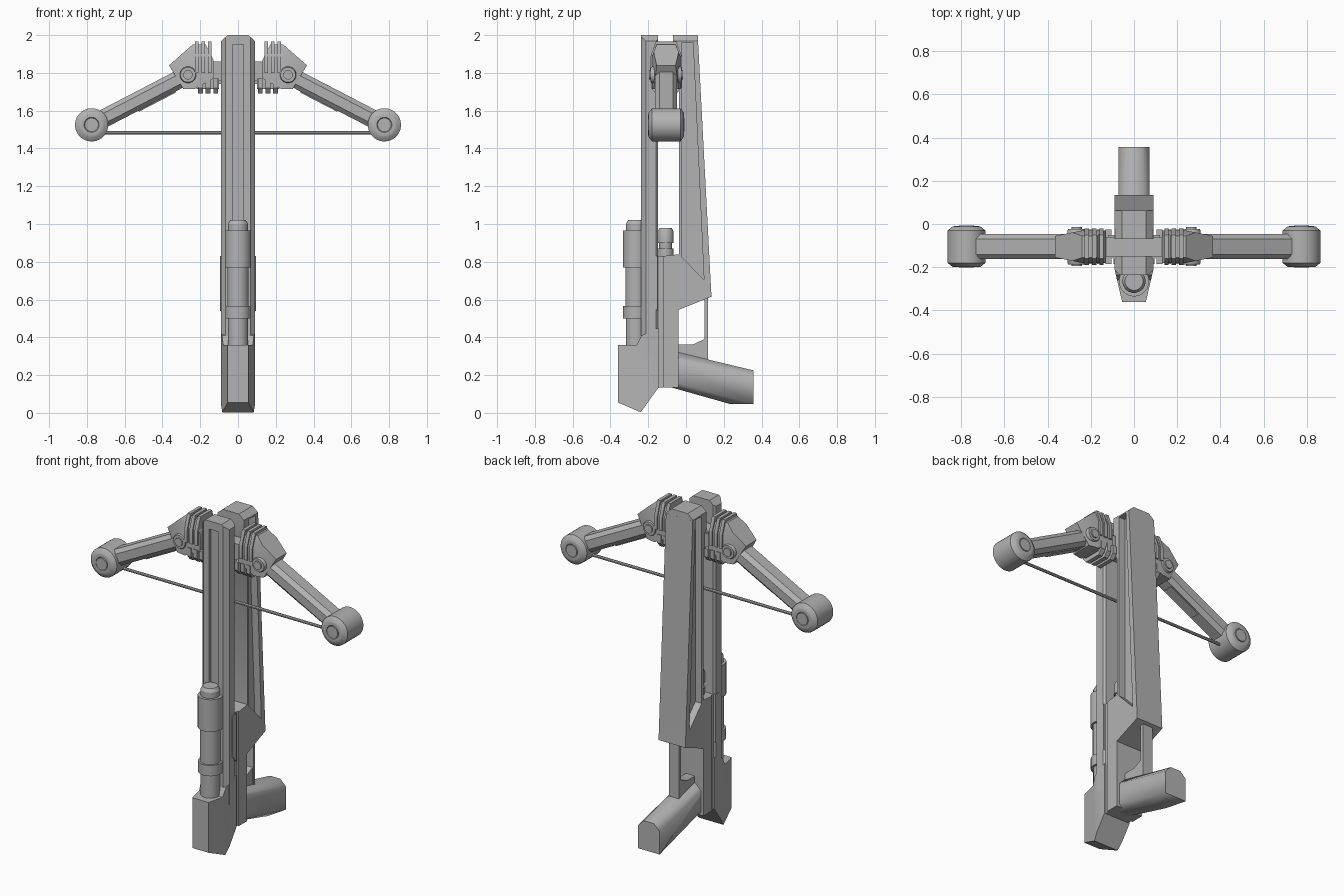
import bpy, bmesh, math
from mathutils import Vector, Matrix

if "Cube" in bpy.data.objects:
    bpy.data.objects.remove(bpy.data.objects["Cube"])

grey = bpy.data.materials.new("plain_grey")
grey.use_nodes = True
colour = (0.45, 0.45, 0.45, 1)
grey.diffuse_color = colour
grey.node_tree.nodes["Principled BSDF"].inputs["Base Color"].default_value = colour

PLACE = {"x": lambda a, b, t: (t, a, b), "y": lambda a, b, t: (a, t, b), "z": lambda a, b, t: (a, b, t)}
ARM_Y = -0.105


def finish(name, bm, mirror=False, angle=30):
    bmesh.ops.recalc_face_normals(bm, faces=bm.faces)
    mesh = bpy.data.meshes.new(name)
    bm.to_mesh(mesh)
    bm.free()
    mesh.materials.append(grey)
    ob = bpy.data.objects.new(name, mesh)
    bpy.context.collection.objects.link(ob)
    bpy.ops.object.select_all(action="DESELECT")
    ob.select_set(True)
    bpy.context.view_layer.objects.active = ob
    bpy.ops.object.shade_smooth_by_angle(angle=math.radians(angle))
    if mirror:
        ob.modifiers.new("mirror", "MIRROR")
    return ob


def prism(name, pts, axis, lo, hi, cuts=(), mirror=False, angle=30):
    """Extrude a profile along an axis, then slice off chamfers given as (point, normal)."""
    bm = bmesh.new()
    base = bm.faces.new([bm.verts.new(PLACE[axis](a, b, lo)) for a, b in pts])
    top = bmesh.ops.extrude_face_region(bm, geom=[base], use_keep_orig=True)["geom"]
    shift = Vector(PLACE[axis](0, 0, hi - lo))
    bmesh.ops.translate(bm, verts=[g for g in top if isinstance(g, bmesh.types.BMVert)], vec=shift)
    bmesh.ops.recalc_face_normals(bm, faces=bm.faces)
    for co, no in cuts:
        geom = bm.verts[:] + bm.edges[:] + bm.faces[:]
        res = bmesh.ops.bisect_plane(bm, geom=geom, plane_co=co, plane_no=no, clear_outer=True)
        edges = [g for g in res["geom_cut"] if isinstance(g, bmesh.types.BMEdge)]
        if edges:
            bmesh.ops.edgeloop_fill(bm, edges=edges)
    return finish(name, bm, mirror, angle)


def both(co, no):
    """The same cut on the left and the right."""
    return [((s * co[0], co[1], co[2]), (s * no[0], no[1], no[2])) for s in (1, -1)]


def lathe(name, profile, centre, axis="z", segs=24, mirror=False):
    """Turn (radius, height) steps about an axis through centre."""
    bm = bmesh.new()
    rings = []
    for r, t in profile:
        angles = [math.tau * (i + 0.5) / segs for i in range(segs)]
        rings.append([bm.verts.new(Vector(centre) + Vector(
            PLACE[axis](r * math.cos(a), r * math.sin(a), t))) for a in angles])
    for low, high in zip(rings, rings[1:]):
        for i in range(segs):
            j = (i + 1) % segs
            bm.faces.new((low[i], low[j], high[j], high[i]))
    bm.faces.new(rings[0])
    bm.faces.new(rings[-1])
    return finish(name, bm, mirror)


def box(name, x, y, z, cuts=(), mirror=False):
    return prism(name, [(x[0], y[0]), (x[1], y[0]), (x[1], y[1]), (x[0], y[1])], "z", *z, cuts, mirror)


# Front rail: grooved channel with a chamfered head
half = [(0.03, -0.217), (0.03, -0.237), (0.065, -0.237), (0.09, -0.212), (0.09, -0.16), (0.078, -0.147)]
left = [(-x, y) for x, y in reversed(half)]
prism("front_rail", half + left, "z", 0.3, 1.95)
roof = both((0.055, 0, 2.0), (1, 0, 1.1))
prism("rail_head", half[2:] + left[:-2], "z", 1.95, 2.0, roof)

# Butt below the rail, narrowing to the front
prism("butt", [(-0.36, 0.055), (-0.24, 0.003), (-0.145, 0.135), (-0.145, 0.45),
               (-0.235, 0.41), (-0.26, 0.36), (-0.36, 0.36)], "x", -0.09, 0.09,
      both((0.055, -0.36, 0), (0.15, -0.035, 0)))

# Tube in front of the rail
lathe("fore_tube", [(0.054, 0.34), (0.054, 0.5), (0.068, 0.5), (0.068, 0.565), (0.057, 0.565),
                    (0.057, 0.77), (0.07, 0.77), (0.07, 0.965), (0.054, 0.965), (0.054, 1.0),
                    (0.042, 1.02)], (0, -0.265, 0))

# Middle block joining rail and rear body
prism("side_plate", [(-0.185, 0.58), (-0.15, 0.54), (-0.15, 0.83), (-0.185, 0.83)], "x", -0.094, 0.094)
box("middle_block", (-0.08, 0.08), (-0.16, -0.1), (0.135, 0.83))
lathe("small_post", [(0.042, 0.82), (0.042, 0.87), (0.034, 0.87), (0.034, 0.9), (0.042, 0.9),
                     (0.042, 0.96), (0.032, 0.98)], (0, -0.108, 0))

# Rear body: wide block, back plate, recessed core, lip and cap
prism("rear_block", [(-0.122, 0.135), (-0.04, 0.135), (-0.04, 0.545), (0.135, 0.615), (0.13, 0.705),
                     (0.095, 0.705), (-0.037, 0.84), (-0.122, 0.83)], "x", -0.09, 0.09)
prism("back_plate", [(0.095, 0.705), (0.13, 0.705), (0.064, 1.965), (0.037, 1.965)], "x", -0.09, 0.09)
prism("rear_core", [(-0.035, 0.8), (0.1, 0.68), (0.045, 1.965), (-0.035, 1.965)], "x", -0.047, 0.047)
prism("front_lip", [(-0.037, 0.82), (-0.022, 0.82), (-0.022, 1.97), (-0.07, 1.97), (-0.07, 1.76),
                    (-0.037, 1.7)], "x", -0.09, 0.09)
prism("rear_cap", [(-0.07, 1.96), (0.064, 1.96), (0.062, 2.0), (-0.07, 2.0)], "x", -0.09, 0.09, roof)

# Grip, trigger and guard bar
prism("grip", [(-0.12, 0.145), (-0.06, 0.13), (0.23, 0.048), (0.357, 0.048), (0.357, 0.225), (-0.04, 0.32),
               (-0.12, 0.32)], "x", -0.072, 0.072,
      both((0.035, -0.04, 0.32), (1, 0.24, 1)) + both((0.04, -0.06, 0.13), (1, -0.275, -1)), angle=50)
prism("trigger", [(-0.05, 0.28), (0.1, 0.26), (0.1, 0.392), (0.035, 0.362), (-0.05, 0.362)], "x", -0.03, 0.03)
box("guard_bar", (-0.034, 0.034), (0.098, 0.116), (0.25, 0.62))

# Cross bar carrying both arms
box("cross_bar", (-0.24, 0.24), (-0.15, -0.06), (1.76, 1.86))
box("cross_collar", (0.05, 0.12), (-0.142, -0.05), (1.74, 1.85), mirror=True)

# Arm bracket, tapering outward
taper = [((0.24, ARM_Y + s * 0.075, 0), (0.2, s, 0)) for s in (1, -1)]
crown = [((0, ARM_Y + s * 0.05, 1.95), (0, s, 0.4)) for s in (1, -1)]
prism("arm_bracket", [(0.13, 1.77), (0.23, 1.715), (0.29, 1.715), (0.365, 1.84), (0.24, 1.95),
                      (0.17, 1.95), (0.13, 1.87)], "y", ARM_Y - 0.075, ARM_Y + 0.075,
      taper + crown, mirror=True)
lathe("bracket_bolt", [(0.025, -0.09), (0.025, -0.082), (0.04, -0.082), (0.044, -0.075), (0.044, 0.075),
                       (0.04, 0.082), (0.025, 0.082), (0.025, 0.09)], (0.265, ARM_Y, 1.79), "y", 16, True)

# Clamp fins above and below
for i in range(3):
    x = 0.14 + i * 0.034
    prism(f"upper_fin_{i + 1}", [(ARM_Y + a, b) for a, b in (
        (-0.085, 1.8), (0.085, 1.8), (0.085, 1.88), (0.055, 1.965), (-0.055, 1.965), (-0.085, 1.88))],
        "x", x, x + 0.02, mirror=True)
    x = 0.105 + i * 0.04
    prism(f"lower_fin_{i + 1}", [(ARM_Y + a, b) for a, b in (
        (-0.055, 1.69), (0.055, 1.69), (0.08, 1.72), (0.08, 1.77), (-0.08, 1.77), (-0.08, 1.72))],
        "x", x, x + 0.026, mirror=True)
box("fin_base", (0.1, 0.22), (-0.16, -0.05), (1.715, 1.77), mirror=True)

# Limb: chamfered bar from bracket to pulley
start, end = Vector((0.265, 1.79)), Vector((0.775, 1.525))
along = (end - start).normalized()
across = Vector((-along.y, along.x))


def limb_profile(t0, t1, low, high):
    return [tuple(start + along * t + across * w) for t, w in ((t0, low), (t1, low), (t1, high), (t0, high))]


edges = []
for side in (1, -1):
    p = start + across * side * 0.048
    for s in (1, -1):
        edges.append(((p.x, ARM_Y + s * 0.035, p.y), (across.x * side, s, across.y * side)))
prism("limb", limb_profile(0, 0.56, -0.048, 0.048), "y", ARM_Y - 0.058, ARM_Y + 0.058, edges, mirror=True)
prism("limb_strip", limb_profile(0.1, 0.32, -0.054, -0.03), "y", ARM_Y - 0.03, ARM_Y + 0.03, mirror=True)

# Pulley at the limb tip, and the string
lathe("pulley", [(0.036, -0.09), (0.04, -0.095), (0.055, -0.095), (0.065, -0.093), (0.088, -0.075),
                 (0.088, 0.075), (0.065, 0.093), (0.055, 0.095), (0.04, 0.095), (0.036, 0.09)],
      (0.775, ARM_Y, 1.525), "y", 32, True)
lathe("pulley_hub", [(0.036, -0.097), (0.036, 0.097)], (0.775, ARM_Y, 1.525), "y", 24, True)
lathe("string", [(0.009, -0.73), (0.009, 0.73)], (0, ARM_Y, 1.483), "x", 8)
